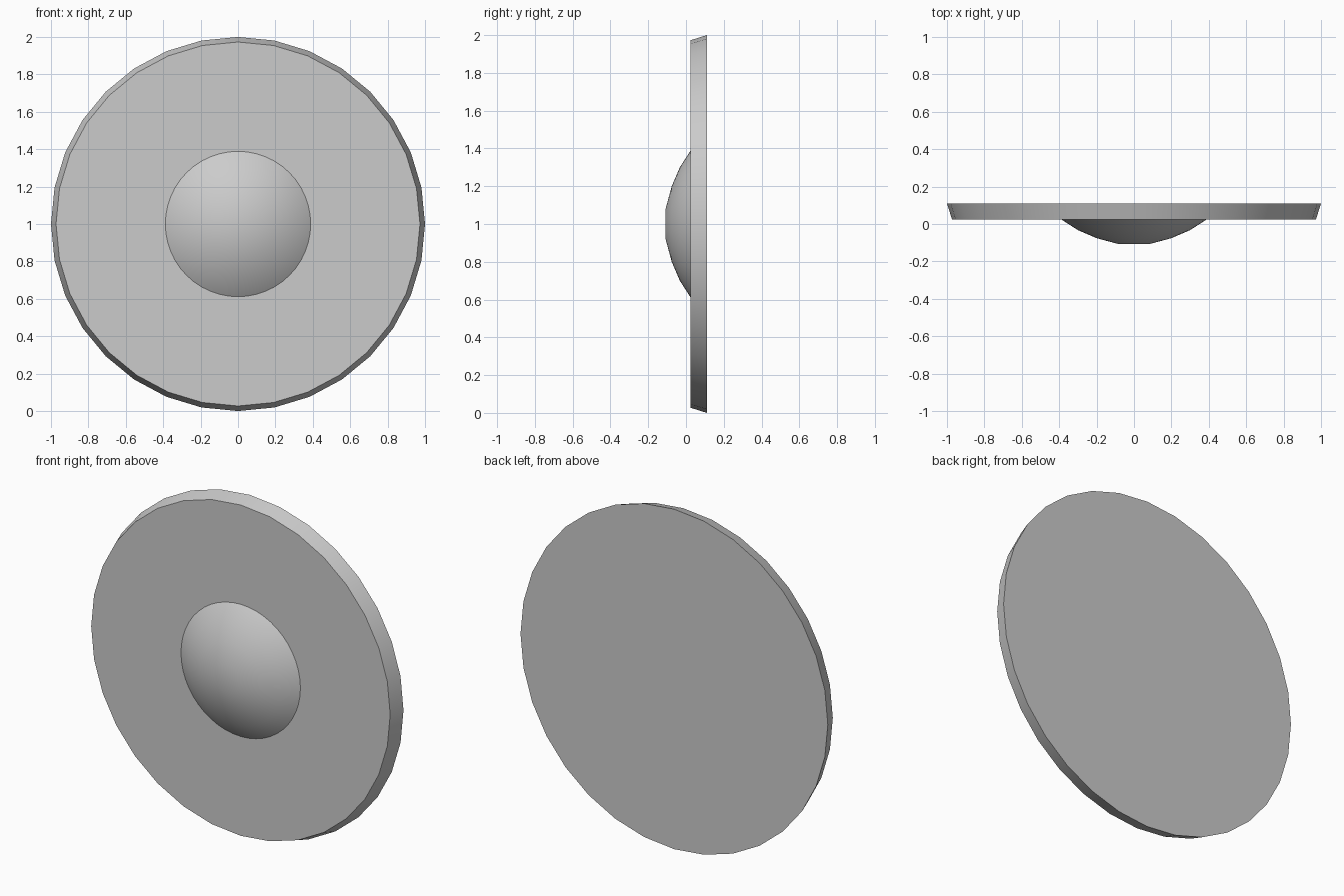
import bpy, bmesh, math

if "Cube" in bpy.data.objects:
    bpy.data.objects.remove(bpy.data.objects["Cube"])


def lathe(name, profile, sides):
    """Closed solid turned around a y-directed axis at z = 1; profile is (radius, y), front to back."""
    bm = bmesh.new()
    rings = []
    for r, y in profile:
        rings.append([bm.verts.new((r * math.cos(2 * math.pi * i / sides), y,
                                    1 + r * math.sin(2 * math.pi * i / sides)))
                      for i in range(sides)])
    for a, b in zip(rings, rings[1:]):
        for i in range(sides):
            j = (i + 1) % sides
            bm.faces.new((a[i], a[j], b[j], b[i]))
    bm.faces.new(rings[0])
    bm.faces.new(rings[-1])
    bmesh.ops.recalc_face_normals(bm, faces=bm.faces)
    mesh = bpy.data.meshes.new(name)
    bm.to_mesh(mesh)
    bm.free()
    obj = bpy.data.objects.new(name, mesh)
    bpy.context.collection.objects.link(obj)
    bpy.ops.object.select_all(action='DESELECT')
    obj.select_set(True)
    bpy.context.view_layer.objects.active = obj
    bpy.ops.object.shade_smooth_by_angle(angle=math.radians(35))
    return obj


# Round plate with a bevelled rim, wider at the back
lathe("plate", [(0.973, 0.025), (1.0, 0.11)], 32)

# Shallow spherical boss in the middle of the front, its base sunk into the plate
R = 0.635
dome = [(r, -0.108 + R - math.sqrt(R * R - r * r)) for r in (0.08, 0.2, 0.3, 0.385)]
dome[0] = (0.08, -0.108)
lathe("boss", dome + [(0.42, 0.05)], 48)
